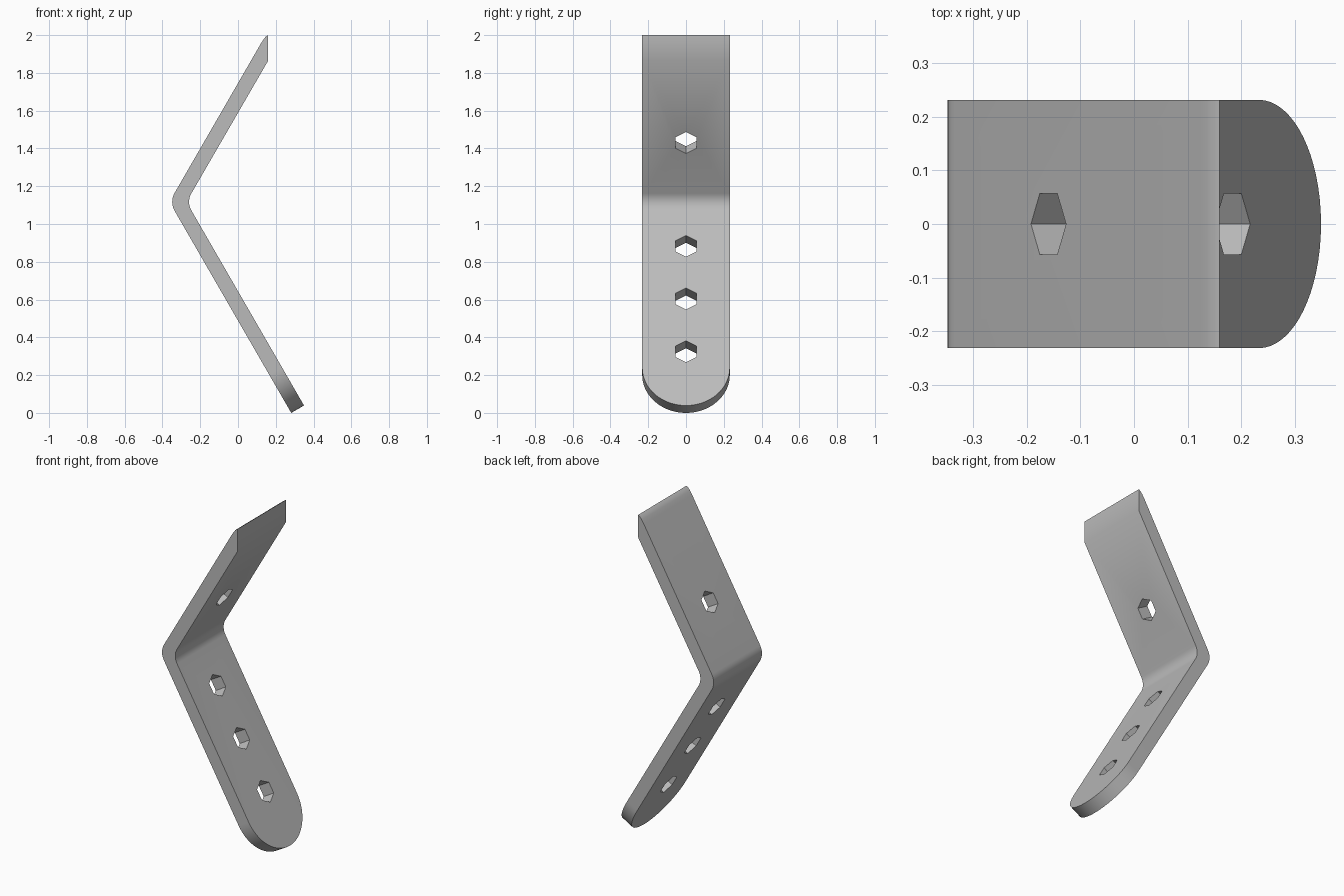
import bpy, bmesh
from math import sin, cos, pi, radians
from mathutils import Vector

cube = bpy.data.objects.get("Cube")
if cube:
    bpy.data.objects.remove(cube, do_unlink=True)

HALF, THICK, APEX_Z = 0.232, 0.078, 1.117
UP = Vector((sin(pi / 6), 0, cos(pi / 6)))      # upper arm, away from the bend
DOWN = Vector((sin(pi / 6), 0, -cos(pi / 6)))   # lower arm, away from the bend
IN_UP = Vector((cos(pi / 6), 0, -sin(pi / 6)))  # thickness directions, outer to inner
IN_DOWN = Vector((cos(pi / 6), 0, sin(pi / 6)))
OUTER = Vector((-0.363, 0, APEX_Z))
INNER = OUTER + Vector((THICK / cos(pi / 6), 0, 0))

steel = bpy.data.materials.new("grey steel")
steel.use_nodes = True
steel.diffuse_color = (0.5, 0.5, 0.5, 1)
steel.node_tree.nodes["Principled BSDF"].inputs["Base Color"].default_value = steel.diffuse_color


def prism(name, points, depth):
    """Extrude a planar outline along a vector."""
    bm = bmesh.new()
    face = bm.faces.new([bm.verts.new(p) for p in points])
    ext = bmesh.ops.extrude_face_region(bm, geom=[face], use_keep_orig=True)
    bmesh.ops.translate(bm, vec=depth, verts=[g for g in ext["geom"] if isinstance(g, bmesh.types.BMVert)])
    bmesh.ops.recalc_face_normals(bm, faces=bm.faces)
    mesh = bpy.data.meshes.new(name)
    bm.to_mesh(mesh)
    bm.free()
    mesh.materials.append(steel)
    obj = bpy.data.objects.new(name, mesh)
    bpy.context.collection.objects.link(obj)
    return obj


def bend(corner, radius, steps=8):
    """Arc rounding the bend, from the lower arm to the upper arm."""
    centre = corner + Vector((radius / cos(pi / 6), 0, 0))
    angles = [radians(-30 + 60 * i / steps) for i in range(steps + 1)]
    return [centre + radius * Vector((-cos(a), 0, sin(a))) for a in angles]


# Bent strip: side profile extruded across the width
tip = [Vector((x, 0, z)) for x, z in
       ((0.122, 1.957), (0.135, 1.977), (0.146, 1.991), (0.16, 2.0), (0.16, 1.865))]
foot_out = OUTER + DOWN * (APEX_Z / cos(pi / 6))
profile = [foot_out] + bend(OUTER, 0.095) + tip + bend(INNER, 0.09)[::-1] + [foot_out + IN_DOWN * THICK]
side = Vector((0, HALF, 0))
bracket = prism("bent_bracket", [p - side for p in profile], side * 2)

cutters = []

# Rounded foot: trim everything outside a half circle
arc_centre = foot_out - DOWN * HALF
outline = [arc_centre + HALF * (DOWN * cos(t) + Vector((0, sin(t), 0)))
           for t in [pi * (i / 32 - 0.5) for i in range(33)]]
margin = Vector((0, HALF + 0.1, 0))
far = arc_centre + DOWN * (HALF + 0.1)
outline += [arc_centre + side, arc_centre + margin, far + margin, far - margin, arc_centre - margin]
outline.pop(33)
cutters.append(prism("foot_trim", [p - IN_DOWN * 0.1 for p in outline], IN_DOWN * 0.3))


# Hexagonal bolt holes, with corners pointing along the arm
def hole(name, inner_z, along, inward):
    centre = INNER + along * ((inner_z - APEX_Z) / along.z)
    ring = [centre - inward * 0.15 + 0.0655 * (along * cos(k * pi / 3) + Vector((0, sin(k * pi / 3), 0)))
            for k in range(6)]
    cutters.append(prism(name, ring, inward * 0.25))


hole("upper_hole", 1.43, UP, IN_UP)
for i in range(3):
    hole(f"lower_hole_{i + 1}", 0.325 + 0.279 * i, DOWN, IN_DOWN)

bpy.ops.object.select_all(action='DESELECT')
bpy.context.view_layer.objects.active = bracket
bracket.select_set(True)
for cutter in cutters:
    mod = bracket.modifiers.new(cutter.name, 'BOOLEAN')
    mod.operation, mod.solver, mod.object = 'DIFFERENCE', 'EXACT', cutter
    bpy.ops.object.modifier_apply(modifier=mod.name)
    bpy.data.objects.remove(cutter, do_unlink=True)

bpy.ops.object.shade_smooth_by_angle(angle=radians(35))
